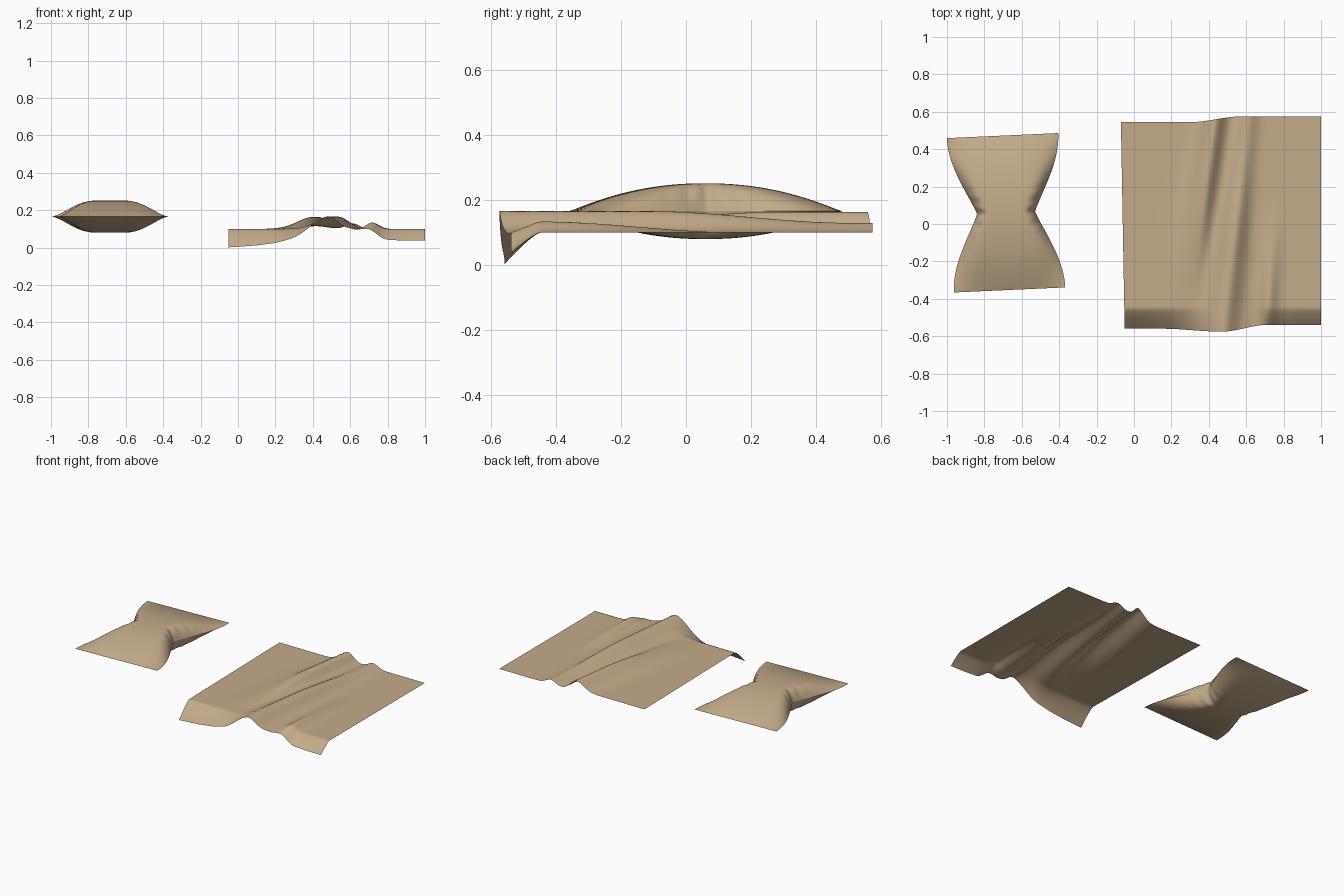
import bpy, bmesh, math

if "Cube" in bpy.data.objects:
    bpy.data.objects.remove(bpy.data.objects["Cube"])

fabric = bpy.data.materials.new("tan fabric")
fabric.diffuse_color = (0.55, 0.41, 0.255, 1)
fabric.use_nodes = True
fabric.node_tree.nodes["Principled BSDF"].inputs["Base Color"].default_value = fabric.diffuse_color


def smooth(a, b, x):
    t = min(1, max(0, (x - a) / (b - a)))
    return t * t * (3 - 2 * t)


def lerp(points, x):
    """Piecewise smooth curve through (x, value) points."""
    if x <= points[0][0]:
        return points[0][1]
    for (x0, v0), (x1, v1) in zip(points, points[1:]):
        if x <= x1:
            return v0 + (v1 - v0) * (x - x0) / (x1 - x0)
    return points[-1][1]


def add_sheet(bm, nu, nv, func, flip=False):
    """Grid of quads; func maps (-1..1, -1..1) to a position."""
    rows = [[bm.verts.new(func(2 * i / nu - 1, 2 * j / nv - 1)) for i in range(nu + 1)]
            for j in range(nv + 1)]
    for j in range(nv):
        for i in range(nu):
            f = [rows[j][i], rows[j][i + 1], rows[j + 1][i + 1], rows[j + 1][i]]
            bm.faces.new(f[::-1] if flip else f)


def finish(bm, name):
    bmesh.ops.remove_doubles(bm, verts=bm.verts, dist=1e-5)
    me = bpy.data.meshes.new(name)
    bm.to_mesh(me)
    bm.free()
    me.materials.append(fabric)
    ob = bpy.data.objects.new(name, me)
    bpy.context.collection.objects.link(ob)
    bpy.ops.object.select_all(action='DESELECT')
    bpy.context.view_layer.objects.active = ob
    ob.select_set(True)
    bpy.ops.object.shade_smooth_by_angle(angle=math.radians(50))
    return ob


# Pillow: two bulging sheets sharing a seam, pinched at the waist
def pillow_side(sign):
    def pos(a, v):
        u = math.sin(a * math.pi / 2)
        half = 0.155 + 0.143 * math.sin(math.pi / 2 * abs(v) ** 1.1)
        power = 3 + 6 * (1 - abs(v)) ** 1.2
        h = 0.086 * (1 - abs(v) ** 2.1) * max(0, 1 - abs(u) ** power)
        # creases that fan out from the pinched waist
        fan = math.exp(-((abs(u) - 0.9) / 0.15) ** 2 - (v / 0.25) ** 2)
        h *= 1 - 0.12 * fan * (1 + math.cos(v * 40))
        return (u * half, v * 0.413, sign * h)
    return pos


bm = bmesh.new()
add_sheet(bm, 48, 64, pillow_side(1))
add_sheet(bm, 48, 64, pillow_side(-1), flip=True)
pillow = finish(bm, "pillow")
pillow.location = (-0.684, 0.06, 0.166)
pillow.rotation_euler.z = math.radians(2.6)


# Blanket: flat sheet with long folds and a drooping front hem
def ridge(x, centre, left, right, height):
    d = x - centre
    return height * math.exp(-(d / (left if d < 0 else right)) ** 2)


HEM_DROP = [(-0.07, 0.1), (0.1, 0.088), (0.2, 0.075), (0.3, 0.05), (0.4, 0.015), (0.47, 0),
            (0.6, 0), (0.66, 0.01), (0.72, 0.045), (0.8, 0.058), (0.9, 0.063), (1, 0.063)]


def blanket(u, v):
    t = (u + 1) / 2
    w = (v + 1) / 2
    back = 0.545 + 0.03 * smooth(0.35, 0.6, t)
    front = -0.56 - 0.015 * smooth(0.2, 0.48, t) + 0.035 * smooth(0.5, 0.72, t)
    y = front + (back - front) * w
    x0 = -0.05 - 0.02 * w
    x = x0 + (1 - x0) * t
    # fold 1 fades to the front, fold 2 grows to the front, fold 3 is short
    k = (0.56 - y) / 1.12
    z = 0.1
    z += ridge(x, 0.435 - 0.15 * k, 0.07 + 0.05 * k, 0.05, 0.064 * (1 - smooth(0.25, 0.95, k)))
    z += ridge(x, 0.61 - 0.13 * k, 0.05 + 0.06 * k, 0.05 + 0.02 * k,
               0.03 + 0.036 * smooth(0.05, 0.6, k))
    z += ridge(x, 0.78 - 0.07 * k, 0.045, 0.045, 0.034 * smooth(0.35, 0.9, k))
    s = max(0, (-0.45 - y) / (-0.45 - front))
    z -= lerp(HEM_DROP, x) * s ** 1.25
    return (x, y, max(0, min(z, 0.169)))


bm = bmesh.new()
add_sheet(bm, 110, 90, blanket)
finish(bm, "blanket")
